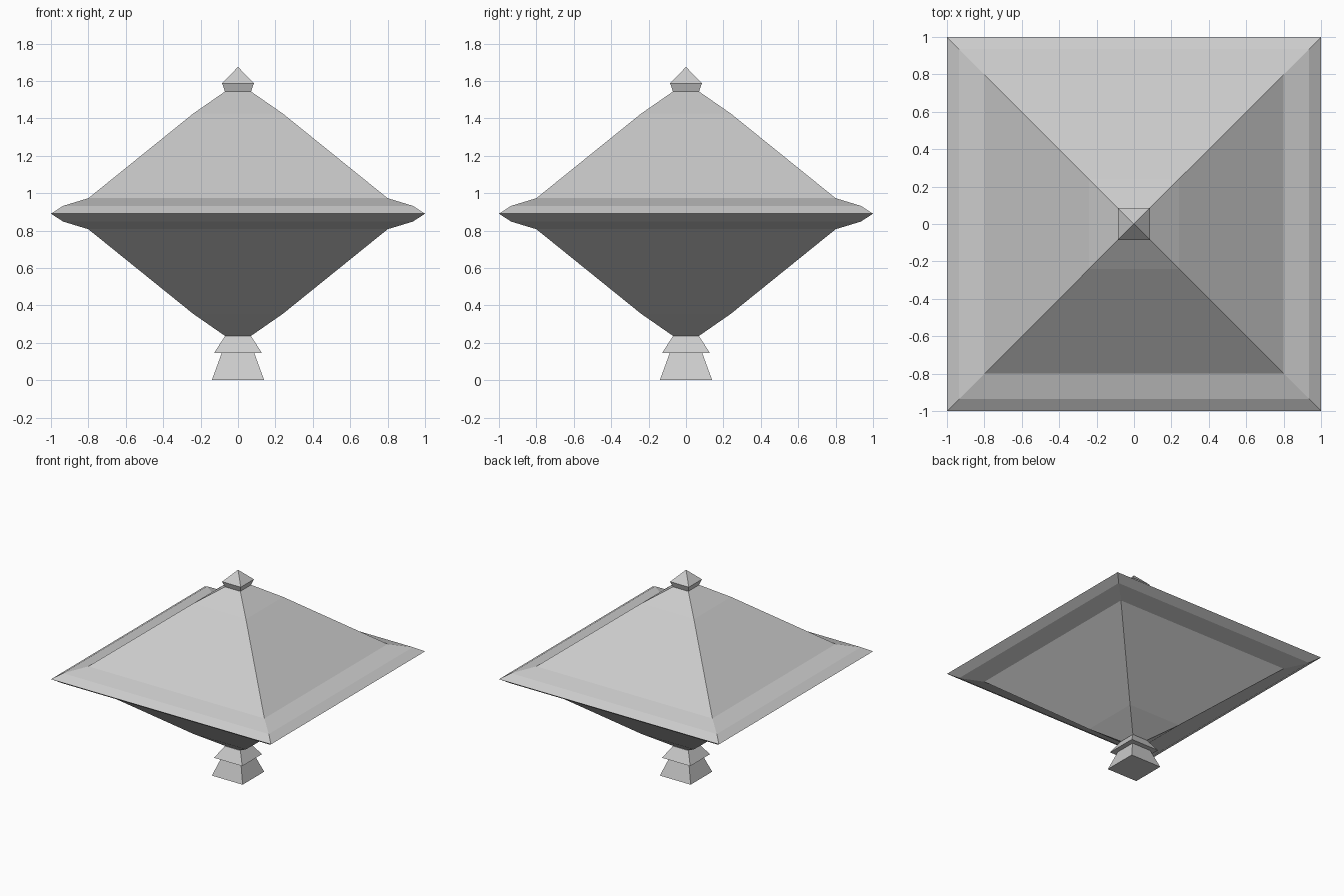
import bpy, bmesh

if "Cube" in bpy.data.objects:
    bpy.data.objects.remove(bpy.data.objects["Cube"])

CORNERS = [(-1, -1), (1, -1), (1, 1), (-1, 1)]


def square_stack(name, profile):
    """Closed four-sided solid from (half width, z) points, bottom to top."""
    bm = bmesh.new()
    rings = []
    for half, z in profile:
        if half == 0:
            rings.append([bm.verts.new((0, 0, z))])
        else:
            rings.append([bm.verts.new((x * half, y * half, z)) for x, y in CORNERS])
    for low, high in zip(rings, rings[1:]):
        for i in range(4):
            j = (i + 1) % 4
            if len(high) == 1:
                bm.faces.new((low[i], low[j], high[0]))
            else:
                bm.faces.new((low[i], low[j], high[j], high[i]))
    bm.faces.new(rings[0][::-1])
    if len(rings[-1]) == 4:
        bm.faces.new(rings[-1])
    bmesh.ops.recalc_face_normals(bm, faces=bm.faces)
    mesh = bpy.data.meshes.new(name)
    bm.to_mesh(mesh)
    bm.free()
    obj = bpy.data.objects.new(name, mesh)
    bpy.context.collection.objects.link(obj)
    return obj


# Tapered foot and the flared collar above it
square_stack("foot", [(0.14, 0), (0.087, 0.145)])
square_stack("collar", [(0.128, 0.145), (0.07, 0.235)])

# Body: upper half profile mirrored about the rim height
RIM_Z = 0.89
upper = [(0.935, 0.042), (0.80, 0.083), (0.24, 0.535), (0.07, 0.653)]
body = [(w, RIM_Z - h) for w, h in reversed(upper)]
body += [(1.0, RIM_Z)] + [(w, RIM_Z + h) for w, h in upper]
square_stack("body", body)

# Pointed finial
square_stack("finial", [(0.07, 1.543), (0.085, 1.587), (0, 1.675)])
